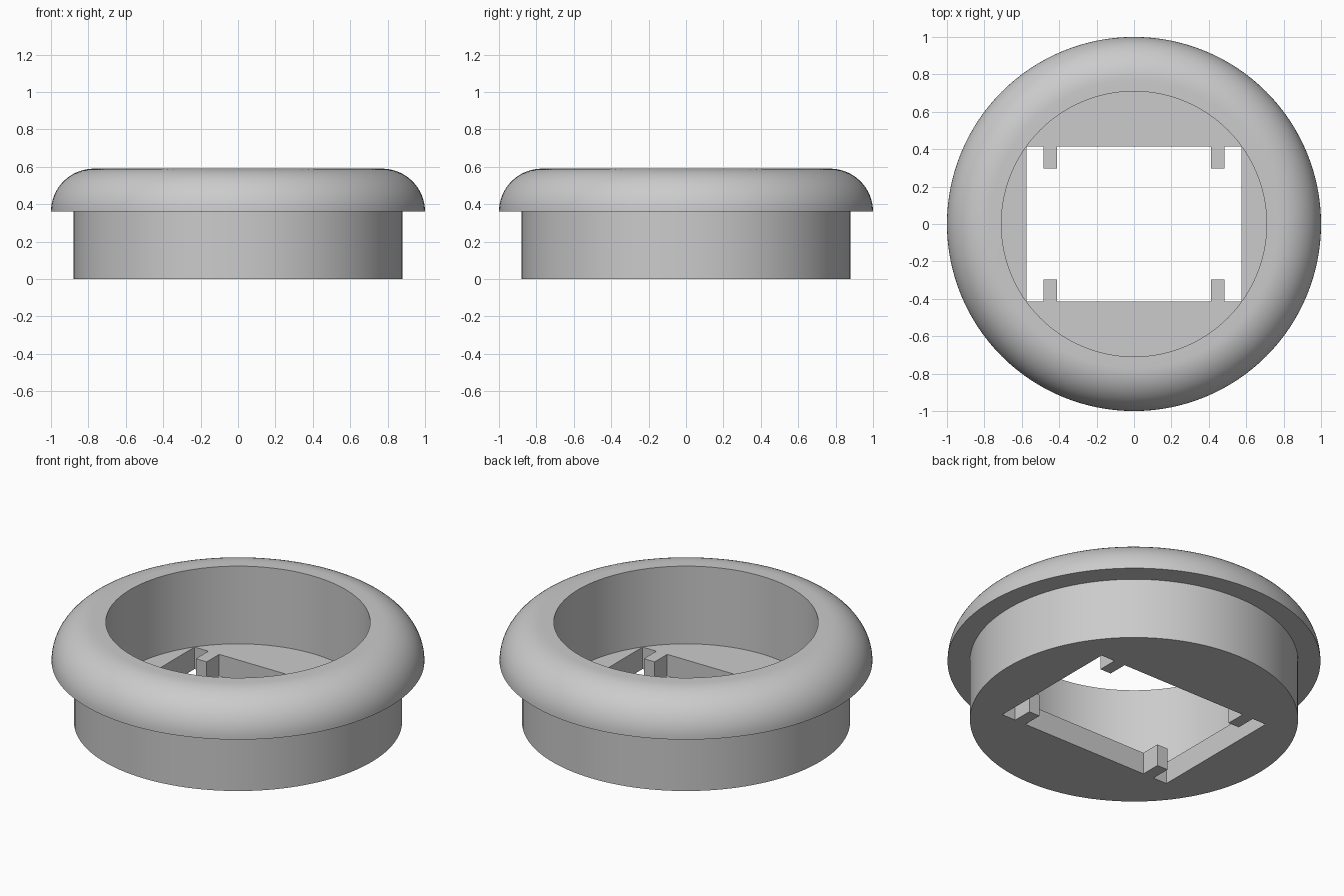
import bpy, bmesh, math

if "Cube" in bpy.data.objects:
    bpy.data.objects.remove(bpy.data.objects["Cube"], do_unlink=True)

SEGMENTS = 128
FLOOR = 0.13            # thickness of the base plate
SKIRT_R, BORE_R = 0.88, 0.709
LIP_Z, LIP_R = 0.36, 0.23   # underside and rounding of the lip

grey = bpy.data.materials.new("plain grey")
grey.diffuse_color = (0.6, 0.6, 0.6, 1)
grey.use_nodes = True
grey.node_tree.nodes["Principled BSDF"].inputs["Base Color"].default_value = (0.6, 0.6, 0.6, 1)


def add_object(name, bm):
    bmesh.ops.recalc_face_normals(bm, faces=bm.faces[:])
    mesh = bpy.data.meshes.new(name)
    bm.to_mesh(mesh)
    bm.free()
    mesh.materials.append(grey)
    obj = bpy.data.objects.new(name, mesh)
    bpy.context.collection.objects.link(obj)
    return obj


def lathe(name, profile):
    """Revolve (radius, height) points about z and cap both ends."""
    bm = bmesh.new()
    rings = []
    for r, z in profile:
        angles = [2 * math.pi * i / SEGMENTS for i in range(SEGMENTS)]
        rings.append([bm.verts.new((r * math.cos(a), r * math.sin(a), z)) for a in angles])
    for low, high in zip(rings, rings[1:]):
        for i in range(SEGMENTS):
            j = (i + 1) % SEGMENTS
            bm.faces.new((low[i], low[j], high[j], high[i]))
    bm.faces.new(rings[0])
    bm.faces.new(rings[-1])
    return add_object(name, bm)


def prism(name, outline, z0, z1):
    """Extrude a flat outline from z0 up to z1."""
    bm = bmesh.new()
    face = bm.faces.new([bm.verts.new((x, y, z0)) for x, y in outline])
    extruded = bmesh.ops.extrude_face_region(bm, geom=[face])["geom"]
    verts = [v for v in extruded if isinstance(v, bmesh.types.BMVert)]
    bmesh.ops.translate(bm, verts=verts, vec=(0, 0, z1 - z0))
    return add_object(name, bm)


# Ring body: skirt, quarter-round lip, narrow flat rim, bore, base plate
profile = [(SKIRT_R, 0), (SKIRT_R, LIP_Z)]
for i in range(17):
    a = math.pi / 2 * i / 16
    profile.append((1 - LIP_R + LIP_R * math.cos(a), LIP_Z + LIP_R * math.sin(a)))
profile += [(BORE_R, LIP_Z + LIP_R), (BORE_R, FLOOR)]
body = lathe("grommet_body", profile)

# Rectangular opening with four small tabs left standing on its long sides
quarter = [(0.574, 0.414), (0.484, 0.414), (0.484, 0.297), (0.413, 0.297), (0.413, 0.414)]
outline = quarter + [(-x, y) for x, y in reversed(quarter)]
outline += [(-x, -y) for x, y in outline]
cutter = prism("opening_cutter", outline, -0.1, 0.3)
cutter.hide_render = True

cut = body.modifiers.new("opening", 'BOOLEAN')
cut.operation = 'DIFFERENCE'
cut.solver = 'EXACT'
cut.object = cutter

bpy.ops.object.select_all(action='DESELECT')
body.select_set(True)
bpy.context.view_layer.objects.active = body
bpy.ops.object.modifier_apply(modifier=cut.name)
bpy.data.objects.remove(cutter, do_unlink=True)
bpy.ops.object.shade_smooth_by_angle(angle=math.radians(30))
